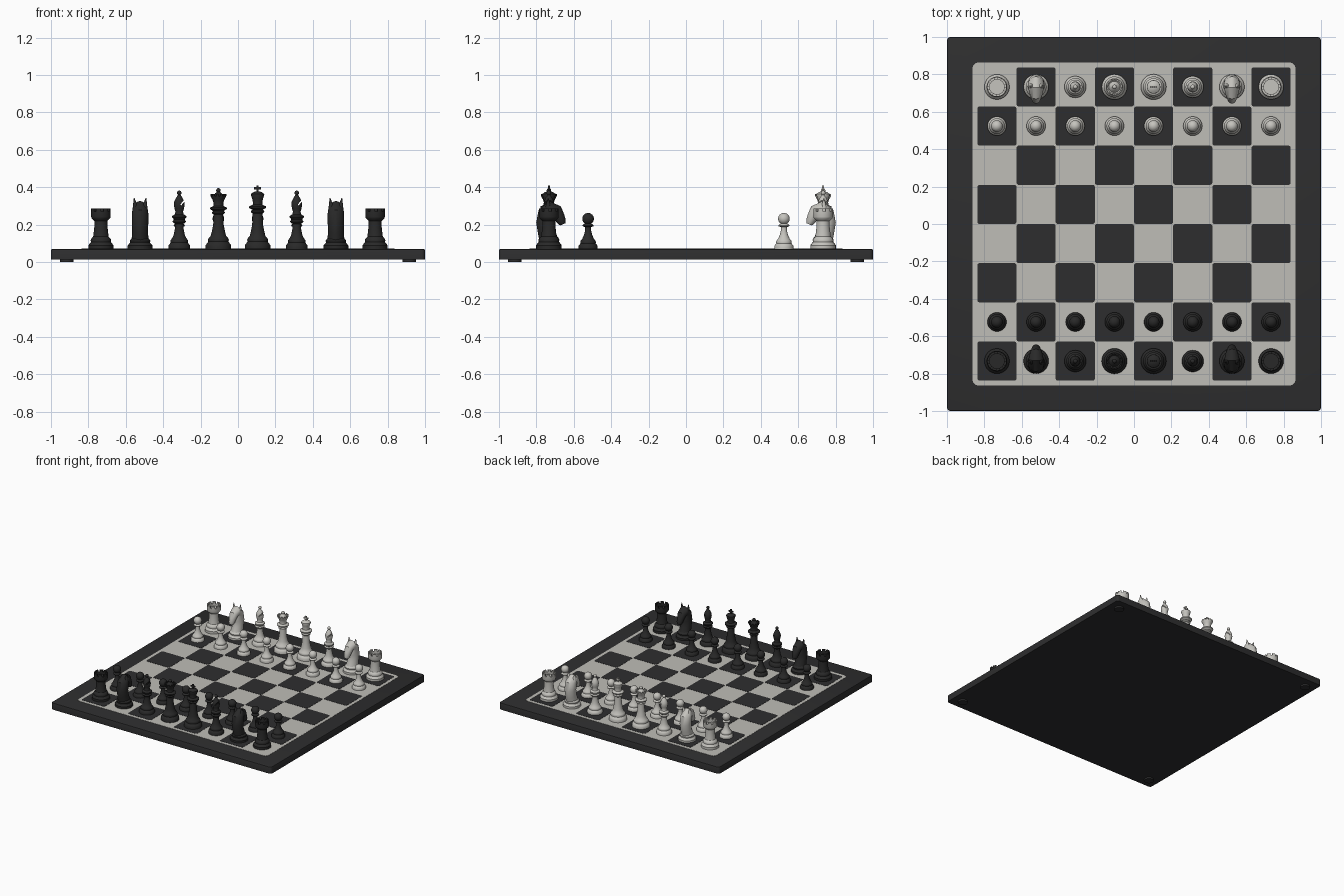
import bpy, bmesh, math
from mathutils import Vector, Matrix

if "Cube" in bpy.data.objects:
    bpy.data.objects.remove(bpy.data.objects["Cube"])

CELL = 0.2094
FLOOR = 0.069


def material(name, rgb):
    m = bpy.data.materials.new(name)
    m.use_nodes = True
    m.diffuse_color = (*rgb, 1)
    m.node_tree.nodes["Principled BSDF"].inputs["Base Color"].default_value = (*rgb, 1)
    return m


board_dark = material("board charcoal", (0.027, 0.027, 0.028))
board_light = material("board ivory", (0.52, 0.51, 0.475))
piece_dark = material("piece black", (0.022, 0.022, 0.022))
piece_light = material("piece ivory", (0.56, 0.55, 0.515))


def to_mesh(bm, name):
    bmesh.ops.recalc_face_normals(bm, faces=bm.faces)
    mesh = bpy.data.meshes.new(name)
    bm.to_mesh(mesh)
    bm.free()
    mesh.shade_smooth()
    mesh.set_sharp_from_angle(angle=math.radians(35))
    return mesh


def place(name, mesh, mat, loc=(0, 0, 0), turn=0):
    ob = bpy.data.objects.new(name, mesh)
    bpy.context.collection.objects.link(ob)
    ob.location = loc
    ob.rotation_euler.z = turn
    mesh.materials.clear()
    mesh.materials.append(mat)
    return ob


def box(bm, size, loc, rot=Matrix()):
    bmesh.ops.create_cube(bm, size=1, matrix=Matrix.Translation(loc) @ rot @ Matrix.Diagonal((*size, 1)))


def slab(half, z0, z1, radius, top_bevel=0):
    """Square slab with rounded upright corners."""
    bm = bmesh.new()
    box(bm, (2 * half, 2 * half, z1 - z0), (0, 0, (z0 + z1) / 2))
    upright = [e for e in bm.edges if abs(e.verts[0].co.z - e.verts[1].co.z) > 1e-5]
    bmesh.ops.bevel(bm, geom=upright, offset=radius, segments=5, profile=0.5, affect='EDGES')
    if top_bevel:
        rim = [e for e in bm.edges if all(v.co.z > z1 - 1e-5 for v in e.verts)]
        bmesh.ops.bevel(bm, geom=rim, offset=top_bevel, segments=2, profile=0.5, affect='EDGES')
    return to_mesh(bm, "slab")


def lathe(bm, profile, seg=48):
    """Turn a radius/height profile around z."""
    rings = []
    for r, z in profile:
        rings.append([bm.verts.new((r * math.cos(2 * math.pi * i / seg),
                                    r * math.sin(2 * math.pi * i / seg), z)) for i in range(seg)])
    bands = []
    for a, b in zip(rings, rings[1:]):
        bands.append([bm.faces.new((a[i], a[(i + 1) % seg], b[(i + 1) % seg], b[i])) for i in range(seg)])
    bm.faces.new(rings[0])
    bm.faces.new(rings[-1])
    return bands


def raise_teeth(bm, band, period, gap, height):
    """Lift parts of a flat rim into battlements."""
    chosen = [f for i, f in enumerate(band) if i % period >= gap]
    out = bmesh.ops.extrude_face_region(bm, geom=chosen)
    bmesh.ops.delete(bm, geom=chosen, context='FACES_ONLY')
    for v in [g for g in out["geom"] if isinstance(g, bmesh.types.BMVert)]:
        v.co.z += height


def ball(bm, r, z):
    bmesh.ops.create_uvsphere(bm, u_segments=28, v_segments=16, radius=r, matrix=Matrix.Translation((0, 0, z)))


def foot_profile(r, s):
    """Stepped base shared by all pieces."""
    return [(r, 0), (r, .018 * s), (r * .93, .024 * s), (r * .8, .034 * s),
            (r * .82, .044 * s), (r * .76, .051 * s), (r * .62, .06 * s)]


def pawn():
    bm = bmesh.new()
    lathe(bm, foot_profile(.051, .9) + [(.022, .075), (.017, .095), (.016, .117), (.028, .122),
                                        (.03, .127), (.026, .132), (.014, .137)])
    ball(bm, .031, .162)
    return to_mesh(bm, "pawn")


def rook():
    bm = bmesh.new()
    bands = lathe(bm, foot_profile(.067, 1.1) + [(.039, .085), (.035, .12), (.035, .15), (.041, .156), (.05, .165),
                                                 (.052, .172), (.052, .2), (.039, .2), (.039, .182), (.001, .182)])
    raise_teeth(bm, bands[-3], 6, 2, .016)
    return to_mesh(bm, "rook")


def bishop():
    bm = bmesh.new()
    lathe(bm, foot_profile(.058, 1) + [(.029, .08), (.023, .11), (.023, .135), (.034, .143), (.036, .15), (.028, .158),
                                       (.038, .168), (.038, .176), (.024, .186), (.02, .2), (.025, .215), (.029, .235),
                                       (.027, .253), (.018, .273), (.009, .286), (.007, .29)])
    ball(bm, .0125, .3)
    body = place("bishop_pattern", to_mesh(bm, "bishop"), piece_dark)
    # slanted slit in the mitre
    cut = bmesh.new()
    box(cut, (.05, .1, .007), (.024, 0, .255), Matrix.Rotation(math.radians(-50), 4, 'Y'))
    cutter = place("slit_cutter", to_mesh(cut, "slit"), piece_dark)
    mod = body.modifiers.new("slit", 'BOOLEAN')
    mod.operation, mod.object, mod.solver = 'DIFFERENCE', cutter, 'EXACT'
    bpy.context.view_layer.update()
    mesh = bpy.data.meshes.new_from_object(body.evaluated_get(bpy.context.evaluated_depsgraph_get()))
    for ob in (body, cutter):
        bpy.data.objects.remove(ob)
    mesh.set_sharp_from_angle(angle=math.radians(35))
    return mesh


def queen():
    bm = bmesh.new()
    bands = lathe(bm, foot_profile(.068, 1.15) + [(.036, .09), (.028, .13), (.025, .185), (.033, .19), (.035, .197),
                                                  (.028, .203), (.045, .214), (.046, .221), (.027, .23), (.026, .245),
                                                  (.032, .265), (.043, .285), (.036, .285), (.03, .28), (.018, .298),
                                                  (.008, .306)])
    raise_teeth(bm, bands[-4], 4, 2, .009)
    ball(bm, .012, .314)
    return to_mesh(bm, "queen")


def king():
    bm = bmesh.new()
    lathe(bm, foot_profile(.068, 1.15) + [(.037, .09), (.029, .13), (.026, .19), (.034, .196), (.036, .203), (.028, .21),
                                          (.045, .22), (.046, .228), (.026, .237), (.025, .25), (.029, .27), (.036, .289),
                                          (.035, .295), (.022, .304), (.008, .309)])
    box(bm, (.011, .011, .042), (0, 0, .32))
    box(bm, (.036, .011, .011), (0, 0, .325))
    return to_mesh(bm, "king")


def knight():
    """Horse head swept from the base over the crown to the muzzle, facing -y."""
    bm = bmesh.new()
    lathe(bm, foot_profile(.067, 1))
    # forward, height, depth radius, half width
    path = [(0, .045, .05, .046), (-.013, .09, .046, .042), (-.021, .14, .047, .044), (-.012, .19, .047, .044),
            (.012, .218, .04, .04), (.038, .203, .036, .034), (.056, .172, .029, .027), (.068, .146, .024, .023),
            (.074, .132, .015, .015)]
    seg, rings = 24, []
    for i, (f, z, r, w) in enumerate(path):
        a, b = path[max(i - 1, 0)], path[min(i + 1, len(path) - 1)]
        tan = Vector((b[0] - a[0], b[1] - a[1])).normalized()
        ring = []
        for k in range(seg):
            t = 2 * math.pi * k / seg
            s, c = math.sin(t), math.cos(t)
            x = w * math.copysign(abs(s) ** 1.25, s)
            ring.append(bm.verts.new((x, -(f + r * c * tan.y), z - r * c * tan.x)))
        rings.append(ring)
    for a, b in zip(rings, rings[1:]):
        for k in range(seg):
            bm.faces.new((a[k], a[(k + 1) % seg], b[(k + 1) % seg], b[k]))
    bm.faces.new(rings[0])
    bm.faces.new(rings[-1])
    # ears
    for side in (-1, 1):
        bmesh.ops.create_cone(bm, cap_ends=True, segments=12, radius1=.019, radius2=.002, depth=.068,
                              matrix=Matrix.Translation((side * .027, .004, .239))
                              @ Matrix.Rotation(side * .14, 4, 'Y'))
    return to_mesh(bm, "knight")


# Board, feet and playing field
place("board_frame", slab(1, .013, .068, .02, .006), board_dark)
place("playing_field", slab(.863, .066, .0695, .03), board_light)
for sx in (-1, 1):
    for sy in (-1, 1):
        bm = bmesh.new()
        bmesh.ops.create_cone(bm, cap_ends=True, segments=32, radius1=.036, radius2=.036, depth=.015)
        place("board_foot", to_mesh(bm, "foot"), board_dark, (sx * .915, sy * .915, .0075))

# Dark squares
square = slab(CELL / 2, .068, .071, .012)
for row in range(8):
    for col in range(8):
        if (row + col) % 2 == 0:
            place("dark_square", square, board_dark, ((col - 3.5) * CELL, (row - 3.5) * CELL, 0))

# Two armies
makers = {"rook": rook, "knight": knight, "bishop": bishop, "queen": queen, "king": king, "pawn": pawn}
order = ["rook", "knight", "bishop", "queen", "king", "bishop", "knight", "rook"]
patterns = {kind: make() for kind, make in makers.items()}
for army, mat, sign in (("black", piece_dark, -1), ("ivory", piece_light, 1)):
    meshes = {kind: mesh.copy() for kind, mesh in patterns.items()}
    for col, kind in enumerate(order):
        x = (col - 3.5) * CELL
        turn = math.pi if sign < 0 and kind == "knight" else 0
        place(f"{army}_{kind}", meshes[kind], mat, (x, sign * 3.5 * CELL, FLOOR), turn)
        place(f"{army}_pawn", meshes["pawn"], mat, (x, sign * 2.5 * CELL, FLOOR))
